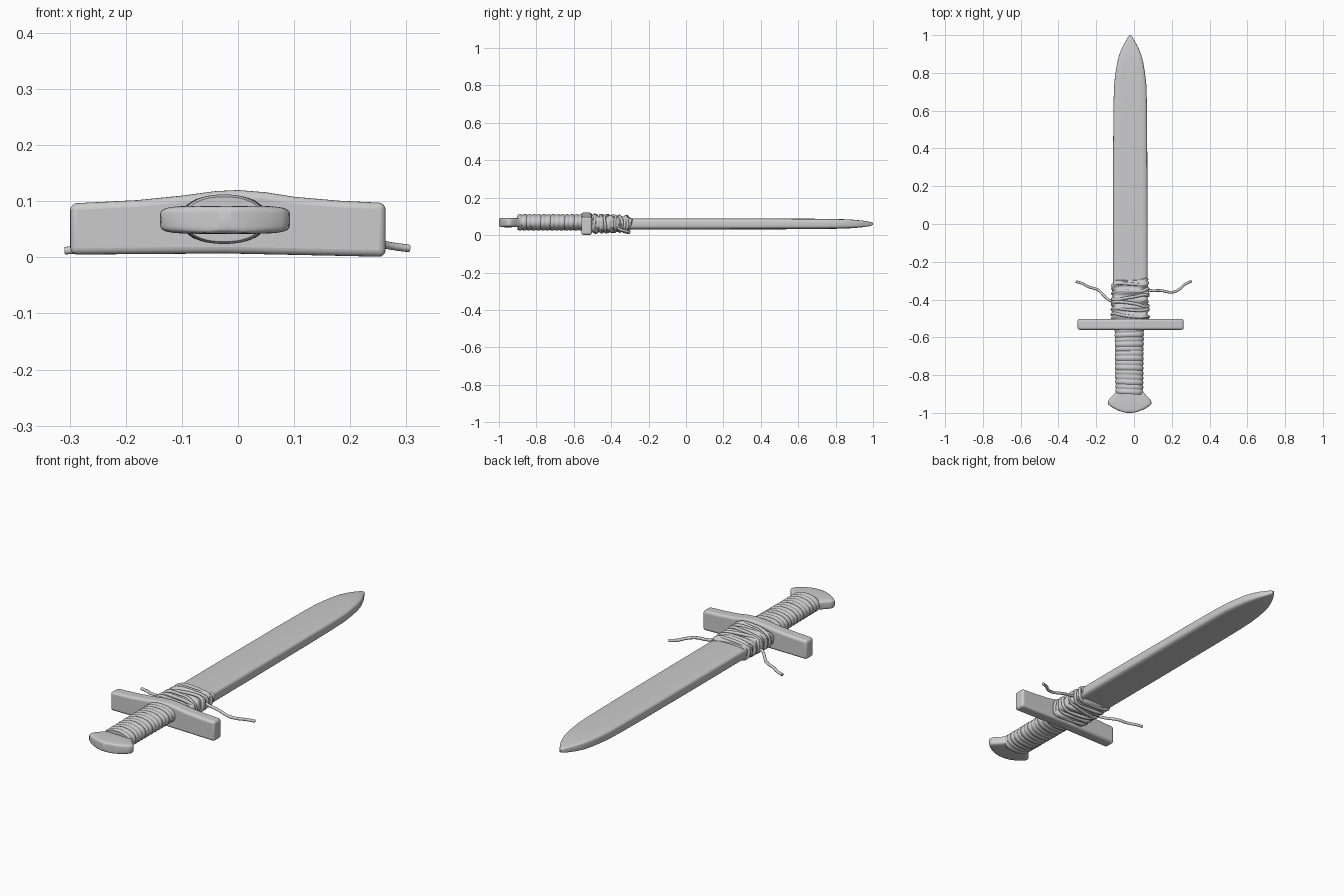
import bpy, bmesh, random
from math import sin, cos, pi, radians

if "Cube" in bpy.data.objects:
    bpy.data.objects.remove(bpy.data.objects["Cube"])

random.seed(4)
CX, CZ = -0.02, 0.061


def finish(name, bm, angle=40):
    bmesh.ops.recalc_face_normals(bm, faces=bm.faces)
    me = bpy.data.meshes.new(name)
    bm.to_mesh(me)
    bm.free()
    ob = bpy.data.objects.new(name, me)
    bpy.context.collection.objects.link(ob)
    bpy.ops.object.select_all(action='DESELECT')
    ob.select_set(True)
    bpy.context.view_layer.objects.active = ob
    bpy.ops.object.shade_smooth_by_angle(angle=radians(angle))
    return ob


def spow(v, p):
    return abs(v) ** p * (1 if v >= 0 else -1)


def loft(name, sections, n=48, power=2.0, ripple=None, cx=CX, cz=CZ):
    """Skin superellipse sections (y, half width, half height) along y."""
    bm = bmesh.new()
    rings = []
    for y, w, h in sections:
        ring = []
        for i in range(n):
            a = 2 * pi * i / n
            d, dy = ripple(y, a) if ripple else (0, 0)
            ring.append(bm.verts.new((cx + (w + d) * spow(cos(a), 2 / power), y + dy,
                                      cz + (h + d) * spow(sin(a), 2 / power))))
        rings.append(ring)
    for r, s in zip(rings, rings[1:]):
        for i in range(n):
            bm.faces.new((r[i], r[(i + 1) % n], s[(i + 1) % n], s[i]))
    bm.faces.new(rings[0])
    bm.faces.new(rings[-1])
    return finish(name, bm)


def cord(name, pts, radius, cyclic=False):
    cu = bpy.data.curves.new(name, 'CURVE')
    cu.dimensions = '3D'
    cu.bevel_depth = radius
    cu.bevel_resolution = 3
    cu.resolution_u = 6
    cu.use_fill_caps = True
    sp = cu.splines.new('NURBS')
    sp.points.add(len(pts) - 1)
    for p, c in zip(sp.points, pts):
        p.co = (*c, 1)
    sp.order_u = 3
    sp.use_cyclic_u = cyclic
    sp.use_endpoint_u = not cyclic
    ob = bpy.data.objects.new(name, cu)
    bpy.context.collection.objects.link(ob)
    return ob


# Blade: flat with soft thick edges, curving in to a point
loft("blade", [(-0.52, 0.091, 0.030), (0.0, 0.091, 0.030), (0.45, 0.090, 0.029), (0.65, 0.088, 0.028),
               (0.74, 0.085, 0.027), (0.80, 0.078, 0.026), (0.86, 0.068, 0.0245), (0.90, 0.057, 0.022),
               (0.94, 0.040, 0.018), (0.97, 0.023, 0.014), (0.99, 0.011, 0.010), (1.0, 0.003, 0.005)],
     power=4.5, cz=0.060)

# Crossguard: low arched profile extruded and rounded
bm = bmesh.new()
top = [(0.263, 0.097), (0.18, 0.101), (0.10, 0.108), (0.05, 0.116), (0.0, 0.120), (-0.04, 0.118),
       (-0.10, 0.110), (-0.18, 0.102), (-0.299, 0.096)]
prof = [(-0.299, 0.005), (-0.02, 0.007), (0.263, 0.001)] + top
base = bm.faces.new([bm.verts.new((x, -0.560, z)) for x, z in prof])
ext = bmesh.ops.extrude_face_region(bm, geom=[base])
for v in ext['geom']:
    if isinstance(v, bmesh.types.BMVert):
        v.co.y = -0.503
guard = finish("crossguard", bm, 60)
bev = guard.modifiers.new("rounding", 'BEVEL')
bev.width = 0.012
bev.segments = 4
bev.limit_method = 'ANGLE'
bev.angle_limit = radians(40)

# Grip: oval bar with cord ridges
N = 150
loft("grip", [(-0.90 + 0.36 * i / N, 0.071 + 0.004 * i / N, 0.041) for i in range(N + 1)],
     power=2.2, cx=-0.025, cz=0.068,
     ripple=lambda y, a: (0.004 * abs(sin(pi * y / 0.025)) - 0.001, 0.003 * sin(a + y * 9)))

# Pommel: flared fan shape with rounded end
loft("pommel", [(-0.86, 0.060, 0.021), (-0.885, 0.070, 0.023), (-0.905, 0.086, 0.024), (-0.922, 0.103, 0.0245),
                (-0.933, 0.112, 0.025), (-0.943, 0.116, 0.025), (-0.954, 0.114, 0.025), (-0.966, 0.101, 0.025),
                (-0.979, 0.080, 0.0245), (-0.989, 0.057, 0.024), (-0.996, 0.034, 0.022), (-1.0, 0.012, 0.017)],
     power=5, cx=-0.023, cz=0.067)

# Cloth binding: rumpled sleeve over the blade root
def rumple(y, a):
    d = 0.004 * sin(y * 150 + 1.5 * sin(2 * a + 1)) + 0.003 * sin(y * 80 + 3 * a)
    return d, 0.007 * sin(a + 1) + 0.004 * sin(3 * a)


loft("binding", [(-0.512, 0.088, 0.036)] +
     [(-0.505 + 0.205 * i / 60, 0.097 - 0.004 * i / 60, 0.046 - 0.008 * i / 60) for i in range(61)] +
     [(-0.296, 0.086, 0.030)], n=72, power=3.2, ripple=rumple)

# Loose cord turns around the binding
for k, y in enumerate((-0.485, -0.452, -0.422, -0.388, -0.355, -0.318)):
    t = (y + 0.5) / 0.2
    tilt, ph = random.uniform(-0.016, 0.016), random.uniform(0, 6)
    pts = []
    for i in range(28):
        a = 2 * pi * i / 28
        pts.append((CX + (0.097 - 0.004 * t) * spow(cos(a), 0.65),
                    y + tilt * cos(a) + 0.005 * sin(3 * a + ph),
                    CZ + (0.047 - 0.008 * t) * spow(sin(a), 0.65)))
    cord("binding_turn_%d" % (k + 1), pts, 0.008, True)

# Loose cord ends trailing to each side
cord("left_cord_end", [(-0.09, -0.415, 0.05), (-0.125, -0.41, 0.045), (-0.155, -0.385, 0.035),
                       (-0.19, -0.345, 0.025), (-0.24, -0.335, 0.018), (-0.275, -0.312, 0.014),
                       (-0.308, -0.305, 0.012)], 0.007)
cord("right_cord_end", [(0.05, -0.345, 0.06), (0.09, -0.355, 0.055), (0.14, -0.350, 0.046),
                        (0.20, -0.366, 0.036), (0.245, -0.345, 0.027), (0.27, -0.315, 0.020),
                        (0.305, -0.303, 0.016)], 0.007)
